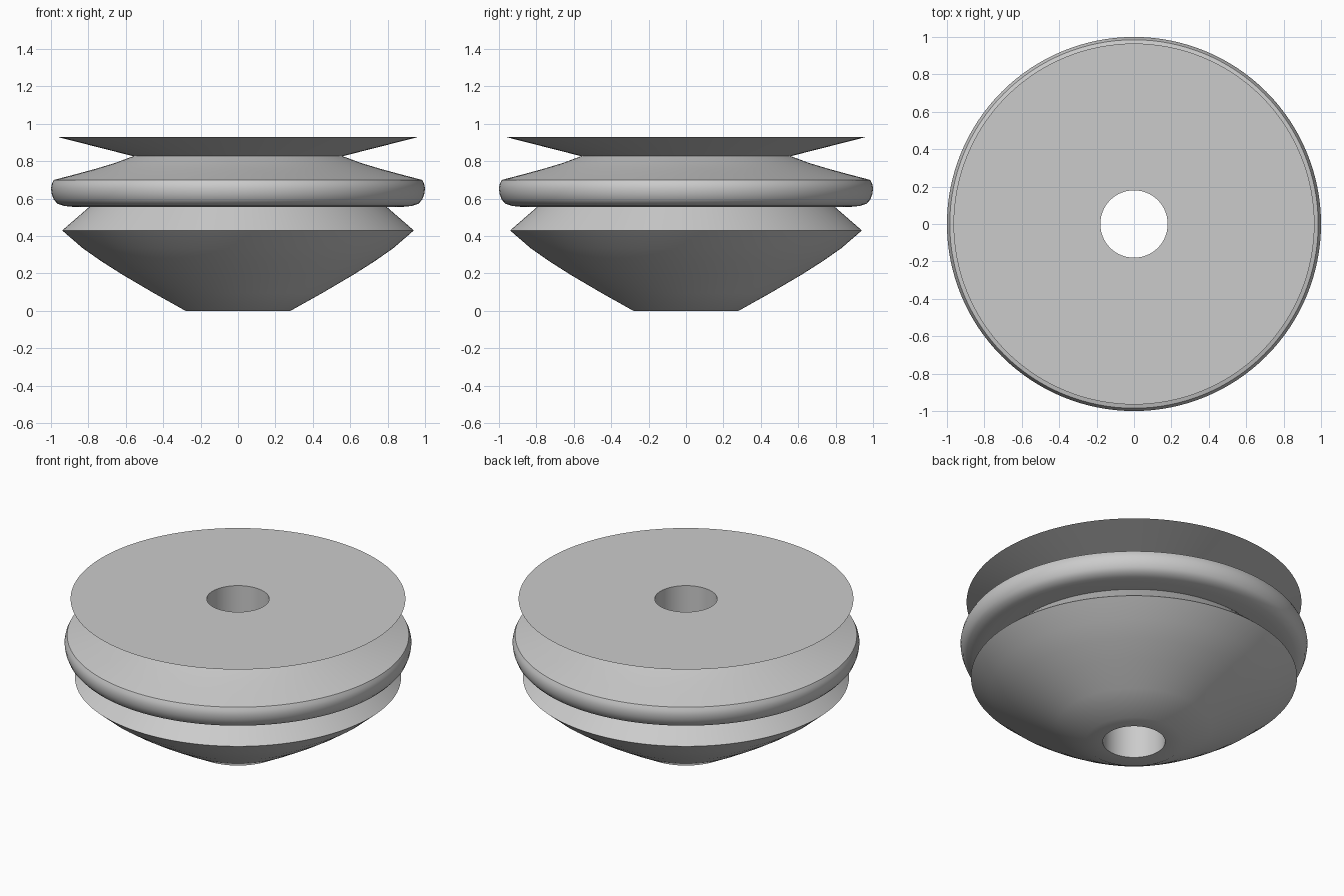
import bpy
import bmesh
from math import pi, radians
from mathutils import Vector

SEGMENTS = 128

cube = bpy.data.objects.get("Cube")
if cube:
    bpy.data.objects.remove(cube)

grey = bpy.data.materials.new("light_grey")
grey.use_nodes = True
colour = (0.6, 0.6, 0.6, 1)
grey.diffuse_color = colour
grey.node_tree.nodes["Principled BSDF"].inputs["Base Color"].default_value = colour


def lathe(name, profile):
    """Revolve a closed (radius, height) outline about the z axis."""
    bm = bmesh.new()
    verts = [bm.verts.new((r, 0, z)) for r, z in profile]
    edges = [bm.edges.new((a, b)) for a, b in zip(verts, verts[1:] + verts[:1])]
    bmesh.ops.spin(bm, geom=verts + edges, cent=(0, 0, 0), axis=(0, 0, 1),
                   angle=2 * pi, steps=SEGMENTS, use_merge=True)
    bmesh.ops.remove_doubles(bm, verts=bm.verts, dist=0.0001)
    bmesh.ops.recalc_face_normals(bm, faces=bm.faces)
    mesh = bpy.data.meshes.new(name)
    bm.to_mesh(mesh)
    bm.free()
    mesh.materials.append(grey)
    obj = bpy.data.objects.new(name, mesh)
    bpy.context.collection.objects.link(obj)
    bpy.ops.object.select_all(action="DESELECT")
    obj.select_set(True)
    bpy.context.view_layer.objects.active = obj
    bpy.ops.object.shade_smooth_by_angle(angle=radians(32))
    return obj


# Bowl-shaped base and its sharp rim
base = [(0.18, 0), (0.28, 0), (0.45, 0.095), (0.62, 0.195), (0.73, 0.265),
        (0.83, 0.335), (0.94, 0.43), (0.795, 0.556)]
# Rounded band around the middle
band = [(0.88, 0.556), (0.93, 0.561), (0.965, 0.573), (0.985, 0.595),
        (0.996, 0.625), (1.0, 0.655), (0.995, 0.68), (0.985, 0.70)]
# Concave shoulder, neck and flared top plate
top = [(0.87, 0.73), (0.76, 0.76), (0.66, 0.79), (0.56, 0.827),
       (0.965, 0.93), (0.18, 0.93)]

lathe("grooved_pulley_wheel", base + band + top)
